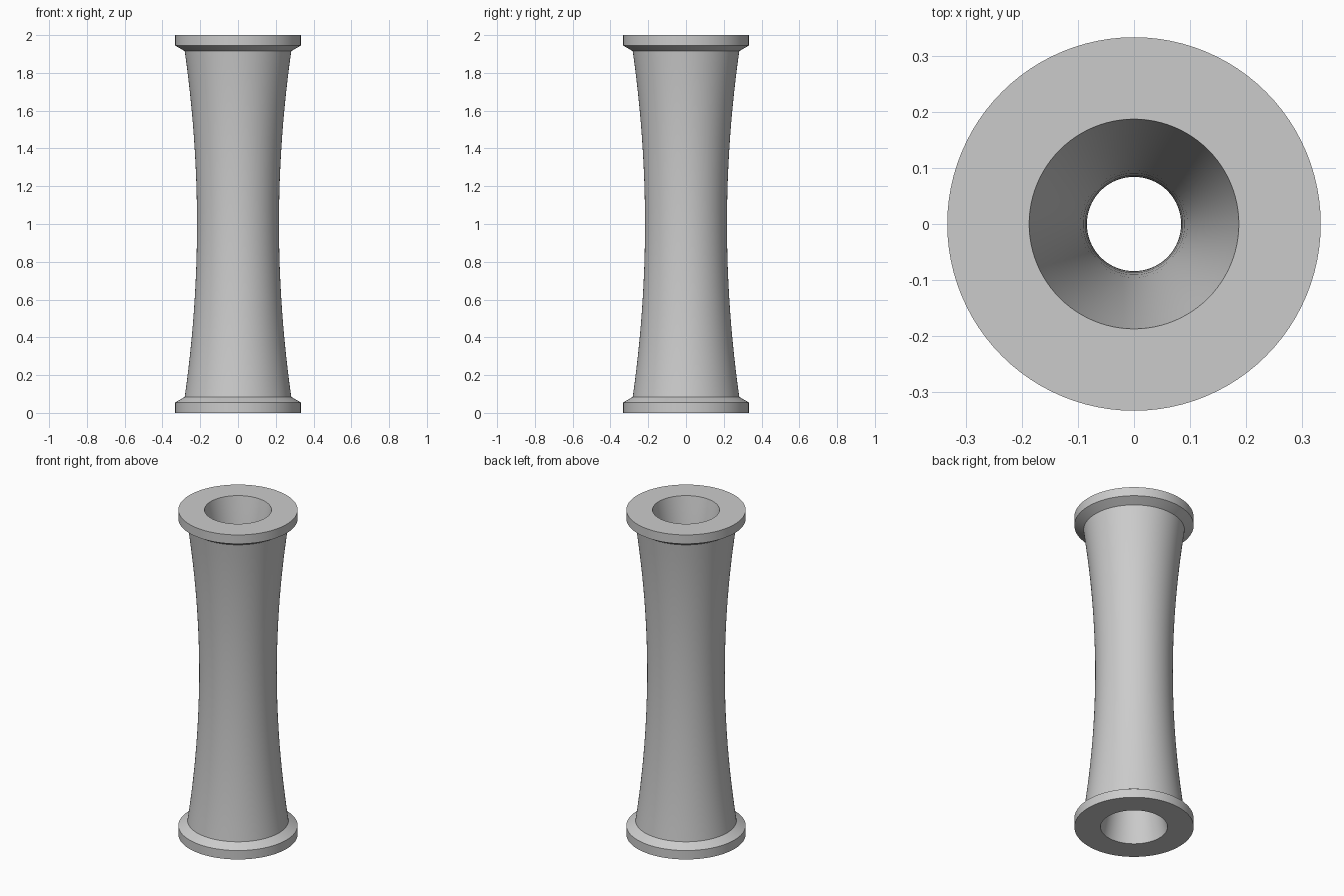
import bpy
import bmesh
import math

if "Cube" in bpy.data.objects:
    bpy.data.objects.remove(bpy.data.objects["Cube"], do_unlink=True)

SEGMENTS = 96
STEPS = 24

# Plain grey finish
grey = bpy.data.materials.new("plain_grey")
grey.use_nodes = True
colour = (0.6, 0.6, 0.6, 1)
grey.diffuse_color = colour
grey.node_tree.nodes["Principled BSDF"].inputs["Base Color"].default_value = colour


def waist(low, high, mid_radius, end_radius):
    """Radius and height pairs of a wall that narrows at mid height."""
    points = []
    for i in range(STEPS + 1):
        t = 2 * i / STEPS - 1
        z = low + (high - low) * i / STEPS
        points.append((mid_radius + (end_radius - mid_radius) * t * t, z))
    return points


def lathe(name, profile):
    """Spin a closed profile about the z axis."""
    bm = bmesh.new()
    rings = []
    for k in range(SEGMENTS):
        a = math.tau * k / SEGMENTS
        rings.append([bm.verts.new((r * math.cos(a), r * math.sin(a), z))
                      for r, z in profile])
    n = len(profile)
    for k in range(SEGMENTS):
        here, after = rings[k], rings[(k + 1) % SEGMENTS]
        for j in range(n):
            m = (j + 1) % n
            bm.faces.new((here[j], after[j], after[m], here[m]))
    bmesh.ops.recalc_face_normals(bm, faces=bm.faces)
    mesh = bpy.data.meshes.new(name)
    bm.to_mesh(mesh)
    bm.free()
    mesh.materials.append(grey)
    obj = bpy.data.objects.new(name, mesh)
    bpy.context.collection.objects.link(obj)
    bpy.ops.object.select_all(action="DESELECT")
    obj.select_set(True)
    bpy.context.view_layer.objects.active = obj
    bpy.ops.object.shade_smooth_by_angle(angle=math.radians(20))
    return obj


# Flanged sleeve: bottom rim, waisted outside, top rim, then the bore downwards
bottom_rim = [(0.333, 0), (0.333, 0.055)]
top_rim = [(r, 2 - z) for r, z in reversed(bottom_rim)]
outside = waist(0.085, 1.915, 0.217, 0.282)
bore = waist(0, 2, 0.084, 0.187)
lathe("flanged_sleeve", bottom_rim + outside + top_rim + bore[::-1])
